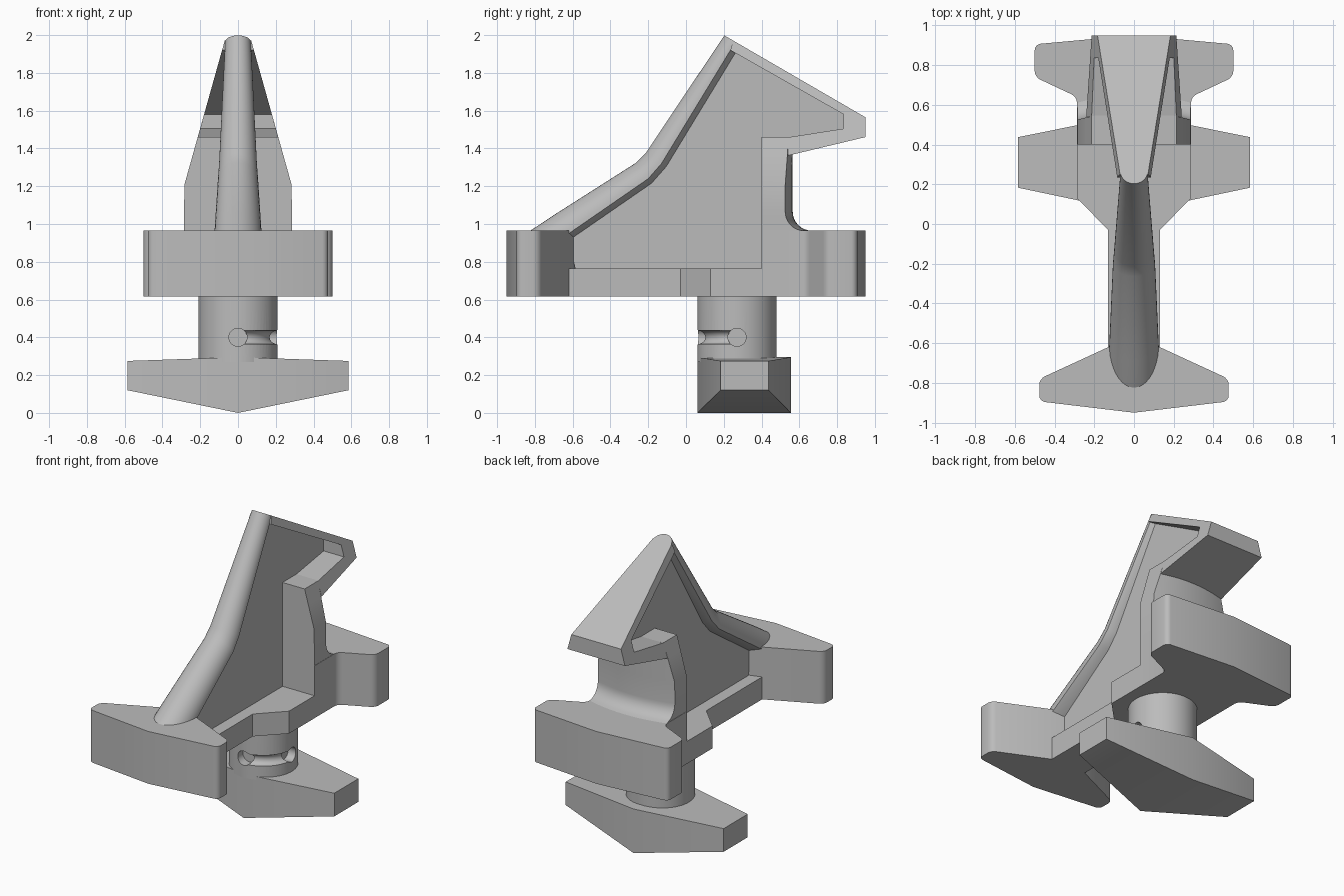
import bpy, bmesh
from math import sin, cos, pi, radians, sqrt
from mathutils import Vector

cube = bpy.data.objects.get("Cube")
if cube:
    bpy.data.objects.remove(cube, do_unlink=True)

grey = bpy.data.materials.new("plain_grey")
grey.use_nodes = True
colour = (0.5, 0.5, 0.5, 1)
grey.diffuse_color = colour
grey.node_tree.nodes["Principled BSDF"].inputs["Base Color"].default_value = colour


def loft(name, rings, round_test=None, radius=0.03):
    """Skin a row of equal-length rings, cap both ends, optionally round chosen edges."""
    bm = bmesh.new()
    rows = [[bm.verts.new(p) for p in ring] for ring in rings]
    n = len(rows[0])
    for a, b in zip(rows, rows[1:]):
        for i in range(n):
            j = (i + 1) % n
            bm.faces.new((a[i], a[j], b[j], b[i]))
    bm.faces.new(rows[0])
    bm.faces.new(rows[-1])
    if round_test:
        edges = [e for e in bm.edges if all(round_test(v.co) for v in e.verts)
                 and abs(e.verts[0].co.z - e.verts[1].co.z) > 0.1]
        bmesh.ops.bevel(bm, geom=edges, offset=radius, segments=4, profile=0.5,
                        affect='EDGES')
    bmesh.ops.recalc_face_normals(bm, faces=bm.faces)
    mesh = bpy.data.meshes.new(name)
    bm.to_mesh(mesh)
    bm.free()
    mesh.materials.append(grey)
    obj = bpy.data.objects.new(name, mesh)
    bpy.context.collection.objects.link(obj)
    return obj


def plan_prism(name, half, z0, z1, round_test=None):
    """Mirror a half outline seen from above and extrude it upward."""
    outline = half + [(-x, y) for x, y in reversed(half) if x > 0]
    return loft(name, [[(x, y, z) for x, y in outline] for z in (z0, z1)], round_test)


def side_prism(name, profile, width):
    """Extrude a side profile to both sides, with half-width depending on height."""
    return loft(name, [[(s * width(z), y, z) for y, z in profile] for s in (-1, 1)])


def wedge(z):
    return min(0.285, 0.062 + (2 - z) * 0.28)


# Locking toe under the stem
def toe_end(x, y0, y1, z0, z1):
    return [(x, y0, z0), (x, y1, z0), (x, y1, z1), (x, y0, z1)]

tip = (0.183, 0.437, 0.12, 0.275)
loft("locking_toe", [toe_end(-0.585, *tip), toe_end(0, 0.06, 0.555, 0, 0.295),
                     toe_end(0.585, *tip)])

# Stem with a quarter-turn groove and two detent holes
CY, R, GZ = 0.27, 0.21, 0.4
stem = loft("stem", [[(R * cos(a * pi / 32), CY + R * sin(a * pi / 32), z)
                      for a in range(64)] for z in (0.27, 0.63)])


def circle_at(angle, dist, r):
    out = Vector((cos(angle), sin(angle), 0))
    return out * dist + Vector((0, CY, GZ)), out, r


groove_rings = []
for k in range(19):
    centre, out, r = circle_at(radians(-90 + 5 * k), R, 0.036)
    groove_rings.append([centre + out * r * cos(t * pi / 10)
                         + Vector((0, 0, r * sin(t * pi / 10))) for t in range(20)])
cutters = [loft("groove_cutter", groove_rings)]
for deg in (-90, 0):
    rings = []
    for dist in (R - 0.06, R + 0.05):
        centre, out, r = circle_at(radians(deg), dist, 0.048)
        side = Vector((-out.y, out.x, 0))
        rings.append([centre + side * r * cos(t * pi / 12)
                      + Vector((0, 0, r * sin(t * pi / 12))) for t in range(24)])
    cutters.append(loft("detent_cutter", rings))
for cutter in cutters:
    cutter.hide_render = True
    mod = stem.modifiers.new("cut", 'BOOLEAN')
    mod.operation, mod.solver, mod.object = 'DIFFERENCE', 'EXACT', cutter
bpy.context.view_layer.update()
cut_mesh = bpy.data.meshes.new_from_object(
    stem.evaluated_get(bpy.context.evaluated_depsgraph_get()))
stem.modifiers.clear()
stem.data = cut_mesh
for cutter in cutters:
    bpy.data.objects.remove(cutter, do_unlink=True)

# Base: front bar, low shelf and rear bar
plan_prism("front_bar", [(0, -0.95), (0.477, -0.893), (0.477, -0.78), (0.13, -0.62),
                         (0, -0.58)], 0.615, 0.965, lambda v: abs(v.x) > 0.4)
plan_prism("shelf", [(0, -0.58), (0.13, -0.62), (0.13, -0.03), (0.287, 0.13),
                     (0.287, 0.4), (0, 0.4)], 0.615, 0.765)
plan_prism("rear_bar", [(0, 0.4), (0.287, 0.4), (0.287, 0.64), (0.5, 0.74),
                        (0.5, 0.905), (0, 0.95)], 0.615, 0.965,
           lambda v: abs(v.x) > 0.2 and v.y > 0.5)

# Rear block: bowed back that flares into the rear bar
FILLET = 0.1
levels = [0.96] + [0.965 + FILLET * (1 - cos(k * pi / 16)) for k in range(1, 9)]
block_rings = []
for z in levels + [1.207, 1.36, 1.46]:
    rest = min(FILLET, max(0, FILLET - (z - 0.965)))
    flare = FILLET - sqrt(FILLET ** 2 - rest ** 2)
    w = wedge(z)
    ring = [(-w, 0.4, z), (w, 0.4, z)]
    for k in range(13):
        x = w * (1 - k / 6)
        ring.append((x, 0.565 - 0.04 * (x / 0.285) ** 2 + flare, z))
    block_rings.append(ring)
loft("rear_block", block_rings)

# Thin central web
side_prism("web", [(-0.575, 0.7), (-0.62, 0.93), (-0.2, 1.235), (-0.12, 1.325),
                   (0.235, 1.93), (0.845, 1.585), (0.845, 1.49), (0.54, 1.42),
                   (0.45, 1.4), (0.45, 0.7)], lambda z: 0.05)

# Hooked head: sloping roof, back lip and underside around a side pocket
side_prism("head_rim", [(0.25, 1.971), (0.95, 1.565), (0.95, 1.46), (0.54, 1.362),
                        (0.54, 1.459), (0.835, 1.505), (0.835, 1.58), (0.235, 1.92)],
           wedge)

# Rounded, tapering front ridge, trimmed flush with the roof
path = [(-0.78, 0.838, 0.13), (-0.62, 0.95, 0.125), (-0.2, 1.24, 0.106),
        (-0.13, 1.32, 0.1), (0.235, 1.92, 0.068)]
ridge_rings = []
for i, (y, z, r) in enumerate(path):
    a, b = path[max(i - 1, 0)], path[min(i + 1, len(path) - 1)]
    run = Vector((0, b[0] - a[0], b[1] - a[1])).normalized()
    up = Vector((0, -run.z, run.y))
    section = [(r * cos(t * pi / 20), r * sin(t * pi / 20)) for t in range(21)]
    section += [(-0.05, -0.03), (0.05, -0.03)]
    ring = [Vector((x, y, z)) + up * h for x, h in section]
    if i == len(path) - 1:
        roof = Vector((0, 0.406, 0.7)).normalized()
        top = Vector((0, 0.25, 1.971))
        ring = [p + run * ((top - p).dot(roof) / run.dot(roof)) for p in ring]
    ridge_rings.append(ring)
loft("front_ridge", ridge_rings)

# Smooth the curved faces and keep hard edges
bpy.ops.object.select_all(action='DESELECT')
for obj in bpy.context.collection.objects:
    if obj.type == 'MESH' and grey.name in obj.data.materials:
        obj.select_set(True)
        bpy.context.view_layer.objects.active = obj
bpy.ops.object.shade_smooth_by_angle(angle=radians(32))
